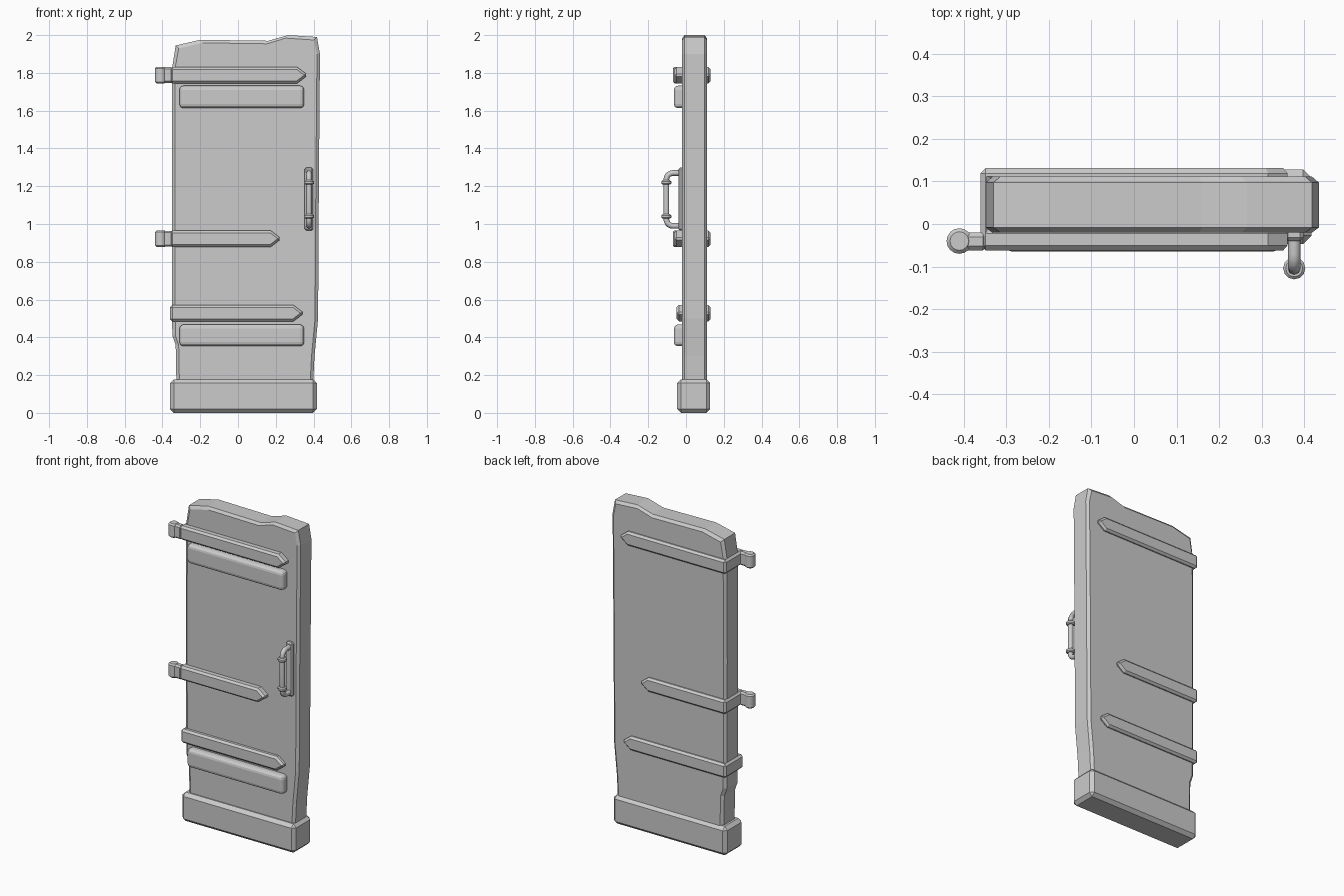
import bpy, bmesh, math
from mathutils import Matrix, Vector

if "Cube" in bpy.data.objects:
    bpy.data.objects.remove(bpy.data.objects["Cube"])


def add_object(name, bm, bevel=0.0, segments=1):
    bmesh.ops.recalc_face_normals(bm, faces=bm.faces)
    mesh = bpy.data.meshes.new(name)
    bm.to_mesh(mesh)
    bm.free()
    ob = bpy.data.objects.new(name, mesh)
    bpy.context.collection.objects.link(ob)
    if bevel:
        mod = ob.modifiers.new("bevel", 'BEVEL')
        mod.width = bevel
        mod.segments = segments
        mod.limit_method = 'ANGLE'
        mod.angle_limit = math.radians(40)
    return ob


def loft(name, rings, bevel=0.0, segments=1):
    """Skin equal-length closed rings and cap both ends."""
    bm = bmesh.new()
    vs = [[bm.verts.new(p) for p in r] for r in rings]
    n = len(vs[0])
    for a, b in zip(vs, vs[1:]):
        for i in range(n):
            j = (i + 1) % n
            bm.faces.new((a[i], a[j], b[j], b[i]))
    bm.faces.new(vs[0])
    bm.faces.new(vs[-1])
    return add_object(name, bm, bevel, segments)


def box(name, x, y, z, bevel=0.0, segments=1):
    rings = [[(x[0], y[0], h), (x[1], y[0], h), (x[1], y[1], h), (x[0], y[1], h)] for h in z]
    return loft(name, rings, bevel, segments)


def cylinder(name, x, y, z0, z1, r, sides=16, bevel=0.0):
    bm = bmesh.new()
    bmesh.ops.create_cone(bm, cap_ends=True, segments=sides, radius1=r, radius2=r, depth=z1 - z0,
                          matrix=Matrix.Translation((x, y, (z0 + z1) / 2)))
    ob = add_object(name, bm, bevel)
    bpy.context.view_layer.objects.active = ob
    ob.select_set(True)
    bpy.ops.object.shade_smooth_by_angle(angle=math.radians(35))
    ob.select_set(False)
    return ob


# Door slab: worn outline with a chamfered rim
outline = [(-0.325, 0.1), (-0.33, 0.36), (-0.348, 0.41), (-0.35, 1.2), (-0.348, 1.83),
           (-0.33, 1.945), (-0.20, 1.975), (0.16, 1.97), (0.265, 2.0), (0.418, 1.99),
           (0.434, 1.9), (0.428, 1.2), (0.424, 0.5), (0.405, 0.3), (0.395, 0.1)]
cx, cz = 0.04, 1.05


def rim(y, inset):
    pts = []
    for x, z in outline:
        pts.append((x - inset * (1 if x > cx else -1) * min(1, abs(x - cx) / 0.3), y,
                    z - (inset if z > 1.92 else 0)))
    return pts


loft("door_slab", [rim(-0.02, 0.016), rim(-0.008, 0), rim(0.097, 0), rim(0.111, 0.016)])

# Kick block at the foot
box("foot_block", (-0.36, 0.417), (-0.047, 0.128), (0.0, 0.178), 0.02)

# Raised planks on the front
for name, z0, z1 in (("upper_plank", 1.613, 1.732), ("lower_plank", 0.353, 0.468)):
    box(name, (-0.31, 0.35), (-0.064, 0.0), (z0, z1), 0.022, 3)

# Wrap-around straps with pointed ends; two carry hinge barrels
for name, z, tip, front, hinged in (("top_strap", 1.788, 0.37, -0.062, True),
                                    ("middle_strap", 0.922, 0.23, -0.062, True),
                                    ("bottom_strap", 0.528, 0.35, -0.05, False)):
    rings = []
    for dz, end in ((-0.043, tip - 0.056), (0, tip), (0.043, tip - 0.056)):
        u = [(end, front), (-0.36, front), (-0.36, 0.131), (end, 0.131),
             (end, 0.1), (-0.335, 0.1), (-0.335, -0.01), (end, -0.01)]
        rings.append([(x, y, z + dz) for x, y in u])
    loft(name, rings, 0.012)
    if hinged:
        box(name + "_arm", (-0.41, -0.345), (front, -0.02), (z - 0.042, z + 0.042), 0.01)
        cylinder(name + "_barrel", -0.41, -0.04, z - 0.043, z + 0.043, 0.03, 16, 0.008)

# Handle: backplate, bent tube, slim grip and collars
hx, hy = 0.376, -0.104
box("handle_plate", (0.353, 0.398), (-0.04, -0.01), (0.965, 1.298), 0.008)
path = []
for zc, start, sign in ((1.235, 90, 1), (1.025, 0, -1)):
    arc = []
    for i in range(6):
        a = math.radians(18 * i)
        arc.append(Vector((hx, hy + 0.035 * (1 - math.cos(a)), zc + sign * 0.035 * math.sin(a))))
    arc.append(Vector((hx, -0.02, zc + sign * 0.035)))
    path += arc[::-1] if sign > 0 else arc
curve = bpy.data.curves.new("handle_tube", 'CURVE')
curve.dimensions = '3D'
curve.bevel_depth = 0.015
curve.bevel_resolution = 2
curve.use_fill_caps = True
spline = curve.splines.new('POLY')
spline.points.add(len(path) - 1)
for p, co in zip(spline.points, path):
    p.co = (*co, 1)
bpy.context.collection.objects.link(bpy.data.objects.new("handle_tube", curve))
for name, z in (("upper_collar", 1.22), ("lower_collar", 1.04)):
    cylinder(name, hx, hy, z - 0.012, z + 0.012, 0.026, 12, 0.006)
